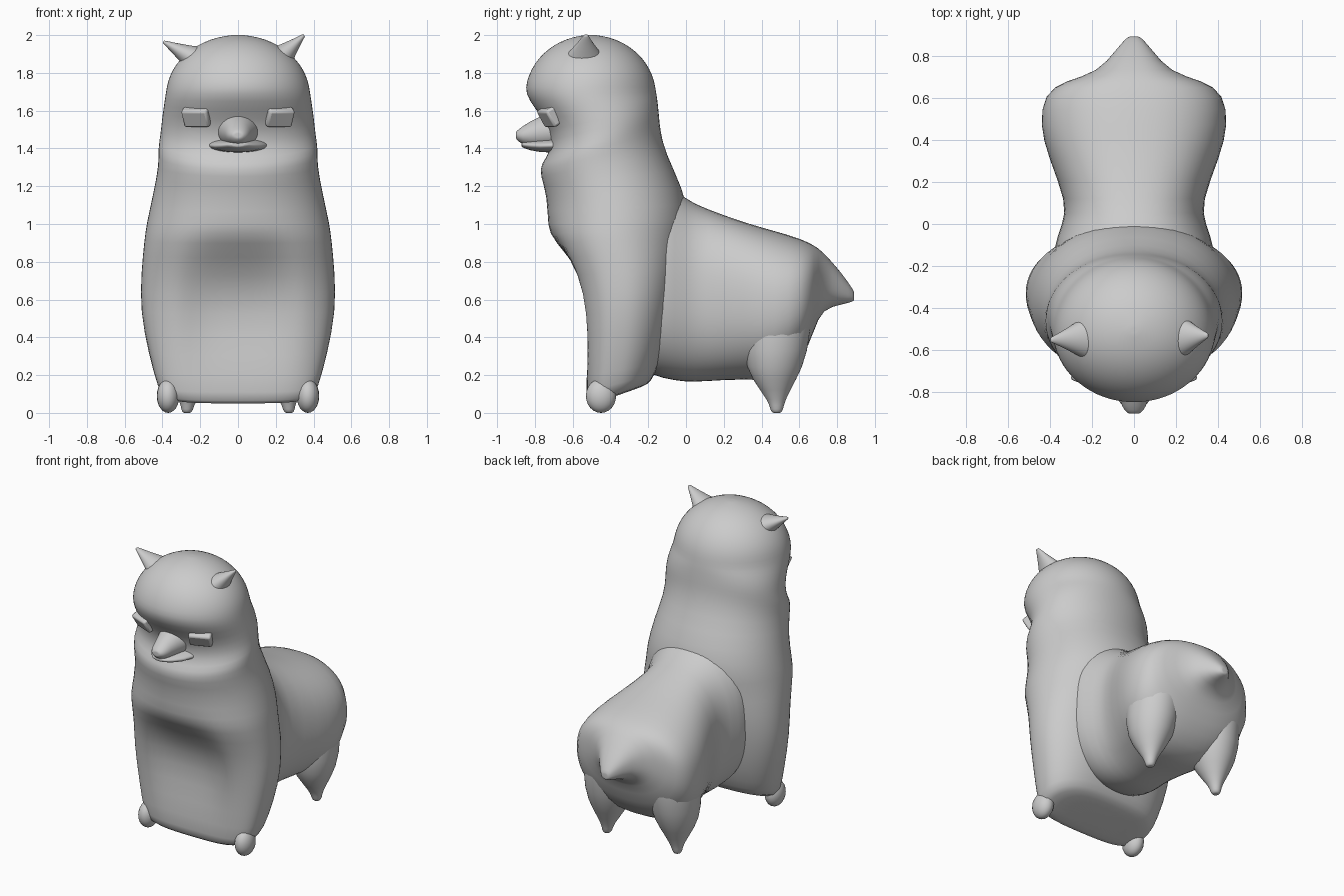
import bpy, bmesh, math
from mathutils import Vector

if "Cube" in bpy.data.objects:
    bpy.data.objects.remove(bpy.data.objects["Cube"])

SEG = 32


def power(v, n):
    return math.copysign(abs(v) ** (2 / n), v)


def shrink(ring, k):
    c = sum((Vector(p) for p in ring), Vector()) / len(ring)
    return [c.lerp(Vector(p), k) for p in ring]


def loft(name, rings):
    """Skin closed rings of points, cap both ends with an inset, smooth."""
    rings = [shrink(rings[0], 0.6)] + rings + [shrink(rings[-1], 0.6)]
    bm = bmesh.new()
    vs = [[bm.verts.new(p) for p in r] for r in rings]
    for a, b in zip(vs, vs[1:]):
        for i in range(len(a)):
            j = (i + 1) % len(a)
            bm.faces.new((a[i], a[j], b[j], b[i]))
    bm.faces.new(vs[0])
    bm.faces.new(vs[-1])
    bmesh.ops.recalc_face_normals(bm, faces=bm.faces)
    for f in bm.faces:
        f.smooth = True
    me = bpy.data.meshes.new(name)
    bm.to_mesh(me)
    bm.free()
    ob = bpy.data.objects.new(name, me)
    bpy.context.collection.objects.link(ob)
    m = ob.modifiers.new("smooth", 'SUBSURF')
    m.levels = m.render_levels = 1
    return ob


def flat_ring(zf, zb, yf, yb, w, n=2.0, recess=0.0, cx=0.0):
    """Near-horizontal ring; its height runs from zf in front to zb behind."""
    pts = []
    ym = yf + 0.48 * (yb - yf)
    for i in range(SEG):
        t = 2 * math.pi * i / SEG
        front = math.sin(t) < 0
        x = w * power(math.cos(t), n)
        s = power(math.sin(t), n if front else 2)
        y = ym + s * ((ym - yf) if front else (yb - ym))
        z = zf + (zb - zf) * (y - yf) / (yb - yf)
        if front:
            y += recess * max(0, 1 - (x / 0.29) ** 4)
        pts.append((cx + x, y, z))
    return pts


def upright_ring(y, zt, zb, w, n=2.3):
    """Vertical ring across the body at depth y."""
    zc, h = (zt + zb) / 2, (zt - zb) / 2
    return [(w * power(math.cos(2 * math.pi * i / SEG), n), y,
             zc + h * power(math.sin(2 * math.pi * i / SEG), n)) for i in range(SEG)]


# Shaggy front legs, chest and neck: front z, back z, front y, back y, half width
column = [
    (0.04, 0.15, -0.51, -0.20, 0.39), (0.08, 0.19, -0.535, -0.17, 0.425),
    (0.30, 0.33, -0.54, -0.11, 0.475), (0.53, 0.55, -0.56, -0.06, 0.52),
    (0.73, 0.76, -0.61, -0.02, 0.515), (0.92, 0.93, -0.72, 0.0, 0.497),
    (0.98, 1.02, -0.735, 0.02, 0.487), (1.15, 1.18, -0.735, -0.01, 0.45),
    (1.26, 1.38, -0.775, -0.11, 0.42), (1.32, 1.50, -0.77, -0.135, 0.425),
    (1.38, 1.56, -0.715, -0.14, 0.413), (1.50, 1.61, -0.72, -0.145, 0.405),
    (1.61, 1.66, -0.80, -0.15, 0.393)]
rings = []
for zf, zb, yf, yb, w in column:
    squareness = 2.1 + 1.4 * max(0, 1 - zf)
    hollow = 0.08 * max(0, 1 - ((zf - 0.6) / 0.35) ** 2)
    rings.append(flat_ring(zf, zb, yf, yb, w, squareness, hollow))
# Domed skull on top
for k in range(8):
    a = math.radians(2 + 12 * k)
    c, z = math.cos(a), 1.68 + 0.322 * math.sin(a)
    rings.append(flat_ring(z, z, -0.505 - 0.35 * c, -0.505 + 0.35 * c, 0.385 * c))
loft("front_body_and_head", rings)

# Torso running back into the stubby tail: y, top, bottom, half width
torso = [
    (-0.25, 1.25, 0.22, 0.38), (-0.12, 1.24, 0.18, 0.39), (0.0, 1.13, 0.16, 0.34),
    (0.10, 1.085, 0.165, 0.32), (0.32, 1.005, 0.18, 0.41), (0.47, 0.965, 0.16, 0.45),
    (0.62, 0.92, 0.28, 0.43), (0.68, 0.885, 0.44, 0.33), (0.72, 0.86, 0.55, 0.17),
    (0.83, 0.735, 0.575, 0.085), (0.89, 0.645, 0.59, 0.03)]
loft("torso_and_tail", [upright_ring(*r) for r in torso])

# Tapered hind leg: height, front y, back y
hind = [(0.60, 0.30, 0.68), (0.30, 0.30, 0.645), (0.18, 0.345, 0.585),
        (0.06, 0.44, 0.52), (0.015, 0.445, 0.515), (0.0, 0.46, 0.50)]

for side, label in ((1, "right"), (-1, "left")):
    loft("hind_leg_" + label, [flat_ring(z, z, a, b, 0.47 * (b - a), cx=side * (0.27 - 0.06 * z))
                               for z, a, b in hind])

    # Front paws peeking below the hem
    bpy.ops.mesh.primitive_uv_sphere_add(segments=20, ring_count=12, radius=1,
                                         location=(side * 0.37, -0.45, 0.09))
    paw = bpy.context.object
    paw.name = "front_paw_" + label
    paw.scale = (0.06, 0.08, 0.09)
    bpy.ops.object.shade_smooth()

    # Pointed ears, one perked slightly higher
    tip = Vector((0.35, -0.53, 2.0)) if side > 0 else Vector((-0.395, -0.55, 1.965))
    base = Vector((side * 0.205, -0.54, 1.86))
    u = Vector((0, 1, 0))
    v = (tip - base).cross(u).normalized()
    ear = []
    for k in range(6):
        t = k / 5
        r = 0.012 + 0.108 * (1 - t) ** 1.1
        ear.append([base.lerp(tip, t) + r * (u * math.cos(j * math.pi / 8) + 0.7 * v * math.sin(j * math.pi / 8))
                    for j in range(16)])
    loft("ear_" + label, ear)

    # Blocky eyes tilted down under the brow
    bpy.ops.mesh.primitive_cube_add(size=1, location=(side * 0.212, -0.705, 1.578),
                                    rotation=(math.radians(30), 0, side * math.radians(22)))
    eye = bpy.context.object
    eye.name = "eye_" + label
    eye.scale = (0.145, 0.10, 0.10)
    bpy.ops.object.transform_apply(location=False, rotation=False, scale=True)
    bev = eye.modifiers.new("bevel", 'BEVEL')
    bev.width, bev.segments = 0.012, 2
    bpy.ops.object.shade_smooth_by_angle()

# Narrow nose over a wider mouth
nose = [(-0.64, 1.62, 1.39, 0.14), (-0.79, 1.565, 1.40, 0.075),
        (-0.87, 1.515, 1.42, 0.06), (-0.90, 1.49, 1.45, 0.03)]
loft("nose", [upright_ring(*r, 2) for r in nose])
mouth = [(-0.64, 1.46, 1.38, 0.18), (-0.78, 1.445, 1.375, 0.13), (-0.87, 1.435, 1.405, 0.05)]
loft("mouth", [upright_ring(*r, 2) for r in mouth])
